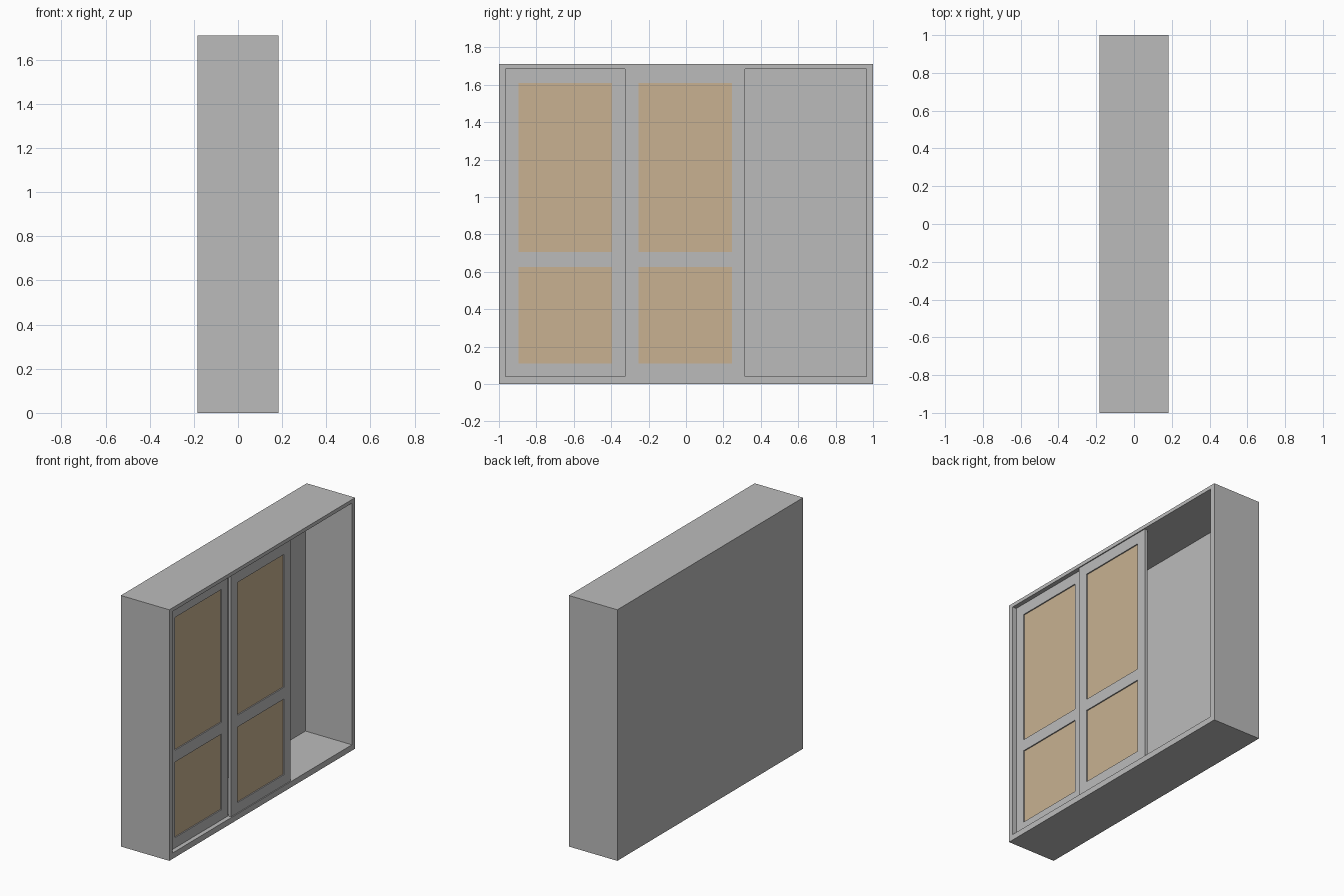
import bpy
import bmesh
from mathutils import Vector

if "Cube" in bpy.data.objects:
    bpy.data.objects.remove(bpy.data.objects["Cube"], do_unlink=True)

# Overall cabinet: open side faces +x
DEPTH, WIDTH, HEIGHT = 0.365, 2.0, 1.71
FRONT = DEPTH / 2
OPEN_Y = (-0.965, 0.965)
OPEN_Z = (0.04, 1.685)


def material(name, colour):
    mat = bpy.data.materials.new(name)
    mat.use_nodes = True
    mat.diffuse_color = (*colour, 1)
    bsdf = mat.node_tree.nodes["Principled BSDF"]
    bsdf.inputs["Base Color"].default_value = (*colour, 1)
    bsdf.inputs["Roughness"].default_value = 0.7
    return mat


grey = material("light grey", (0.5, 0.5, 0.5))
tan = material("tan wood", (0.578, 0.44, 0.283))


def box(name, xs, ys, zs, mat):
    """Axis-aligned box from (min, max) ranges."""
    low, high = (Vector(c) for c in zip(xs, ys, zs))
    bm = bmesh.new()
    bmesh.ops.create_cube(bm, size=1)
    bmesh.ops.scale(bm, vec=high - low, verts=bm.verts)
    bmesh.ops.translate(bm, vec=(low + high) / 2, verts=bm.verts)
    mesh = bpy.data.meshes.new(name)
    bm.to_mesh(mesh)
    bm.free()
    mesh.materials.append(mat)
    obj = bpy.data.objects.new(name, mesh)
    bpy.context.collection.objects.link(obj)
    return obj


def cut(obj, xs, ys, zs):
    """Cut a box-shaped opening out of an object."""
    cutter = box(obj.name + "_cutter", xs, ys, zs, grey)
    cutter.hide_render = True
    mod = obj.modifiers.new("opening", 'BOOLEAN')
    mod.operation = 'DIFFERENCE'
    mod.solver = 'EXACT'
    mod.object = cutter
    bpy.context.view_layer.objects.active = obj
    bpy.ops.object.modifier_apply(modifier=mod.name)
    bpy.data.objects.remove(cutter, do_unlink=True)


# Hollow carcass with a thin back
carcass = box("carcass", (-FRONT, FRONT), (-WIDTH / 2, WIDTH / 2), (0, HEIGHT), grey)
cut(carcass, (-FRONT + 0.015, FRONT + 0.1), OPEN_Y, OPEN_Z)

# Two sliding doors on separate tracks, each with a tall and a short panel
DOOR_WIDTH, STILE, THICK = 0.64, 0.07, 0.021
PANELS = {"lower": (0.11, 0.625), "upper": (0.705, 1.61)}


def door(name, y, front):
    back = front - THICK
    frame = box(name + "_frame", (back, front), (y, y + DOOR_WIDTH), OPEN_Z, grey)
    ys = (y + STILE, y + DOOR_WIDTH - STILE)
    for level, zs in PANELS.items():
        cut(frame, (back - 0.05, front + 0.05), ys, zs)
        box(f"{name}_{level}_panel", (back + 0.006, front - 0.008), ys, zs, tan)


door("inner_door", OPEN_Y[0], FRONT - 0.03)
door("outer_door", OPEN_Y[0] + DOOR_WIDTH, FRONT - 0.007)
